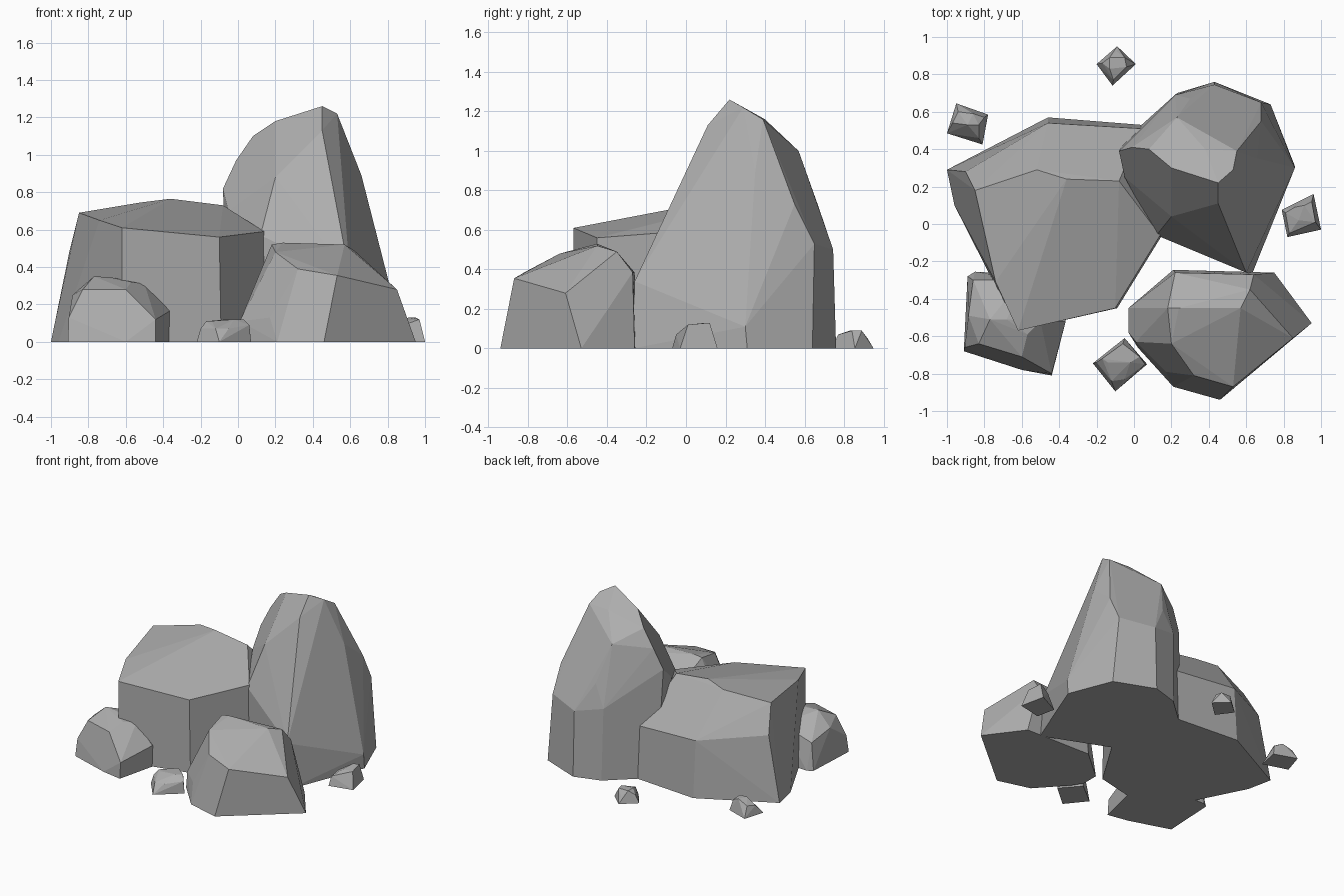
import bpy, bmesh, math

stone = bpy.data.materials.new("stone_grey")
stone.diffuse_color = (0.42, 0.42, 0.42, 1)


def rock(name, ground, upper):
    """Chiselled rock: hull around a ground outline (x, y) and upper corners (x, y, z)."""
    bm = bmesh.new()
    for x, y in ground:
        bm.verts.new((x, y, 0))
    for p in upper:
        bm.verts.new(p)
    res = bmesh.ops.convex_hull(bm, input=bm.verts[:])
    inner = [v for v in res["geom_interior"] + res["geom_unused"]
             if isinstance(v, bmesh.types.BMVert)]
    bmesh.ops.delete(bm, geom=list(set(inner)), context='VERTS')
    # merge nearly flat triangles into broad facets
    bmesh.ops.dissolve_limit(bm, angle_limit=math.radians(4),
                             verts=bm.verts[:], edges=bm.edges[:])
    bmesh.ops.recalc_face_normals(bm, faces=bm.faces[:])
    mesh = bpy.data.meshes.new(name)
    bm.to_mesh(mesh)
    bm.free()
    mesh.materials.append(stone)
    obj = bpy.data.objects.new(name, mesh)
    bpy.context.collection.objects.link(obj)
    return obj


# Tall pointed boulder
rock("tall_boulder",
     [(0.12, -0.06), (0.63, -0.27), (0.86, 0.31), (0.73, 0.64),
      (0.43, 0.76), (0.23, 0.70), (-0.06, 0.44), (-0.05, 0.25)],
     [(0.45, 0.22, 1.26), (0.53, 0.29, 1.22), (0.55, 0.39, 1.16),
      (0.38, 0.40, 1.16), (0.20, 0.30, 1.18), (0.08, 0.40, 1.10),
      (0.23, 0.57, 1.00), (-0.01, 0.41, 0.97), (-0.08, 0.39, 0.82),
      (0.45, 0.11, 1.13), (0.20, 0.04, 0.88), (0.12, -0.06, 0.57),
      (-0.05, 0.25, 0.70), (0.60, -0.26, 0.34), (0.86, 0.30, 0.11),
      (0.80, 0.31, 0.31), (0.66, 0.35, 0.89), (0.68, 0.55, 0.73),
      (0.68, 0.65, 0.53), (0.43, 0.745, 0.50), (0.30, 0.67, 0.72),
      (0.22, 0.69, 0.55)])

# Broad block boulder
rock("block_boulder",
     [(-1.0, 0.29), (-0.46, 0.57), (0.04, 0.53), (0.15, -0.06),
      (-0.09, -0.45), (-0.62, -0.57), (-0.75, -0.31), (-0.96, 0.10)],
     [(-0.62, -0.57, 0.61), (-0.10, -0.45, 0.56), (0.14, -0.06, 0.59),
      (-0.08, 0.23, 0.73), (-0.36, 0.24, 0.765), (-0.52, 0.29, 0.745),
      (-0.85, 0.18, 0.69), (-0.74, -0.31, 0.65), (-0.90, 0.28, 0.49),
      (-0.46, 0.54, 0.43), (0.04, 0.51, 0.40)])

# Front right boulder
rock("front_right_boulder",
     [(-0.03, -0.45), (-0.03, -0.58), (0.02, -0.66), (0.21, -0.87),
      (0.46, -0.94), (0.95, -0.53), (0.75, -0.26), (0.21, -0.245)],
     [(0.01, -0.63, 0.11), (0.17, -0.79, 0.13), (0.32, -0.81, 0.39),
      (0.53, -0.87, 0.355), (0.63, -0.56, 0.41), (0.85, -0.61, 0.28),
      (0.20, -0.64, 0.48), (0.18, -0.45, 0.52), (0.24, -0.45, 0.53),
      (0.57, -0.45, 0.52), (0.62, -0.35, 0.49), (0.64, -0.27, 0.385),
      (0.22, -0.26, 0.385)])

# Front left boulder
rock("front_left_boulder",
     [(-0.91, -0.68), (-0.60, -0.78), (-0.44, -0.81), (-0.37, -0.52),
      (-0.42, -0.28), (-0.85, -0.255), (-0.89, -0.28)],
     [(-0.905, -0.66, 0.13), (-0.83, -0.64, 0.28), (-0.60, -0.71, 0.28),
      (-0.44, -0.80, 0.12), (-0.365, -0.52, 0.165), (-0.50, -0.52, 0.31),
      (-0.57, -0.59, 0.32), (-0.68, -0.51, 0.345), (-0.77, -0.51, 0.35),
      (-0.885, -0.49, 0.25), (-0.86, -0.30, 0.20), (-0.60, -0.30, 0.28)])

# Scattered pebbles
rock("front_pebble",
     [(-0.22, -0.745), (-0.05, -0.61), (0.07, -0.75), (-0.10, -0.895)],
     [(-0.20, -0.74, 0.07), (-0.17, -0.72, 0.11), (-0.06, -0.64, 0.12),
      (0.03, -0.71, 0.12), (0.06, -0.75, 0.09), (-0.02, -0.74, 0.12),
      (-0.14, -0.74, 0.11), (-0.12, -0.84, 0.07), (-0.05, -0.83, 0.07)])
rock("left_pebble",
     [(-0.95, 0.645), (-0.78, 0.585), (-0.81, 0.425), (-1.0, 0.485)],
     [(-0.94, 0.60, 0.08), (-0.97, 0.54, 0.07), (-0.89, 0.53, 0.11),
      (-0.83, 0.53, 0.11), (-0.80, 0.57, 0.08), (-0.86, 0.59, 0.11),
      (-0.83, 0.46, 0.06)])
rock("back_pebble",
     [(-0.09, 0.95), (0.01, 0.855), (-0.115, 0.74), (-0.20, 0.855)],
     [(-0.13, 0.89, 0.09), (-0.05, 0.89, 0.09), (-0.04, 0.84, 0.09),
      (-0.13, 0.83, 0.09), (-0.09, 0.92, 0.05), (-0.17, 0.86, 0.06),
      (-0.11, 0.77, 0.07)])
rock("right_pebble",
     [(0.96, 0.16), (1.0, -0.03), (0.82, -0.07), (0.79, 0.075)],
     [(0.95, 0.12, 0.13), (0.91, 0.10, 0.13), (0.81, 0.06, 0.07),
      (0.88, 0.02, 0.11), (0.97, 0.01, 0.12), (0.83, -0.05, 0.07),
      (0.86, 0.09, 0.10)])
